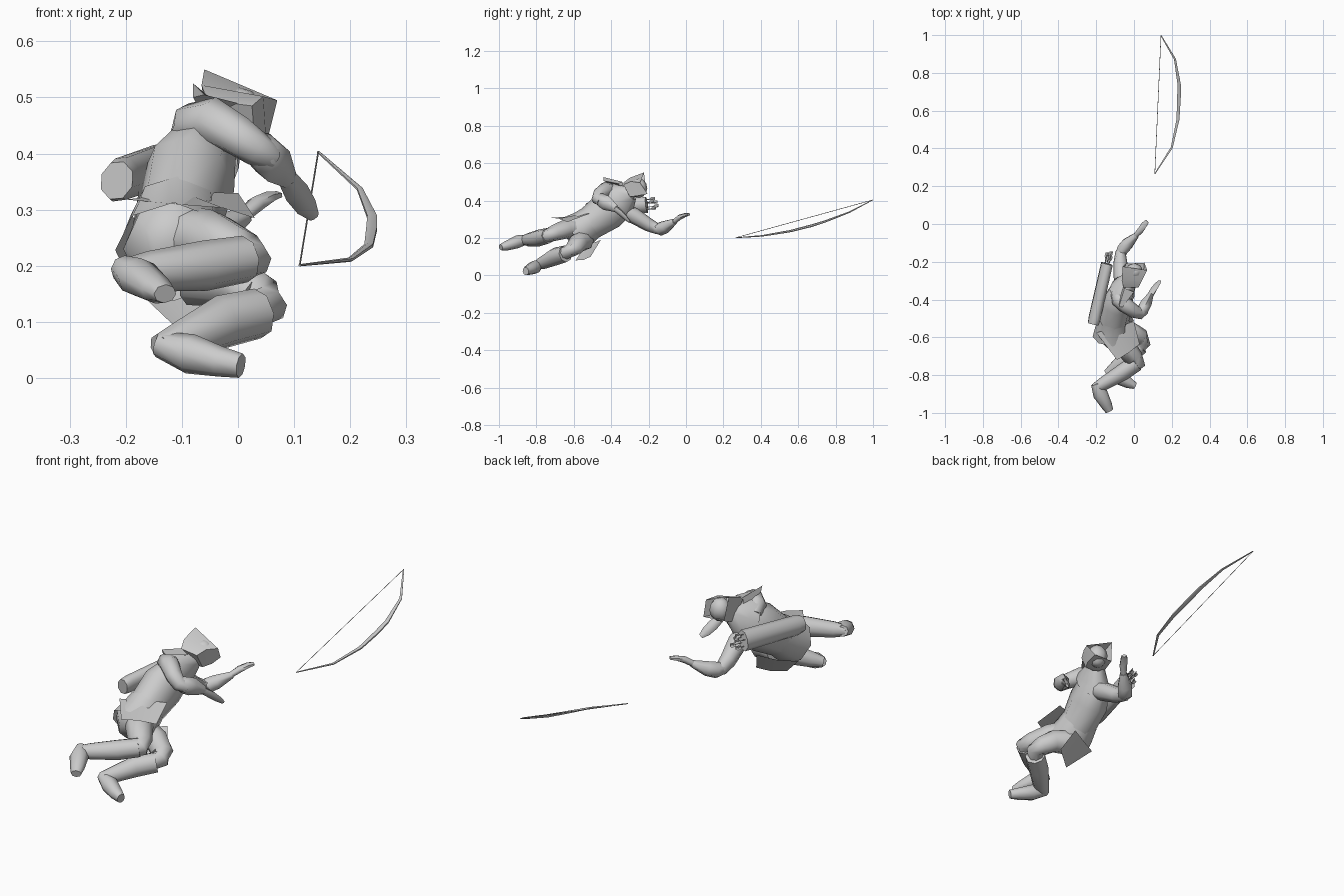
import bpy, bmesh, math
from mathutils import Vector

SIDE = Vector((0, -0.62, 0.78))   # the archer's own right-hand direction


def finish(name, bm, angle=65):
    bmesh.ops.recalc_face_normals(bm, faces=bm.faces)
    me = bpy.data.meshes.new(name)
    bm.to_mesh(me)
    bm.free()
    for p in me.polygons:
        p.use_smooth = True
    me.set_sharp_from_angle(angle=math.radians(angle))
    ob = bpy.data.objects.new(name, me)
    bpy.context.collection.objects.link(ob)
    return ob


def tube(name, secs, hint=SIDE, n=8, caps=True, angle=65):
    """Loft sections (x, y, z, radius along hint, radius across)."""
    bm = bmesh.new()
    hint = Vector(hint)
    c = [Vector(s[:3]) for s in secs]
    rings = []
    for i, s in enumerate(secs):
        t = (c[min(i + 1, len(c) - 1)] - c[max(i - 1, 0)]).normalized()
        u = (hint - t * hint.dot(t)).normalized()
        v = t.cross(u)
        rings.append([bm.verts.new(c[i] + u * s[3] * math.cos(a) + v * s[4] * math.sin(a))
                      for a in (math.tau * k / n for k in range(n))])
    for a, b in zip(rings, rings[1:]):
        for k in range(n):
            j = (k + 1) % n
            bm.faces.new((a[k], a[j], b[j], b[k]))
    if caps:
        bm.faces.new(rings[0])
        bm.faces.new(rings[-1])
    return finish(name, bm, angle)


def loops(name, rings, cap_first=False):
    """Skin between explicit rings of equal length."""
    bm = bmesh.new()
    vs = [[bm.verts.new(p) for p in r] for r in rings]
    for a, b in zip(vs, vs[1:]):
        for k in range(len(a)):
            j = (k + 1) % len(a)
            bm.faces.new((a[k], a[j], b[j], b[k]))
    if cap_first:
        bm.faces.new(vs[0])
    return finish(name, bm, 50)


def panel(name, pts):
    """Cloth flap with a slight fold along its middle."""
    bm = bmesh.new()
    a, b, c, d = (Vector(p) for p in pts)
    out = (a + b + c + d) / 4 - Vector((-.10, -.57, .225))
    m, w = [(p + q) / 2 + out.normalized() * .008 for p, q in ((a, b), (d, c))]
    va, vb, vc, vd, vm, vw = [bm.verts.new(p) for p in (a, b, c, d, m, w)]
    bm.faces.new((va, vm, vw, vd))
    bm.faces.new((vm, vb, vc, vw))
    return finish(name, bm, 35)


# Torso, lying on its side with the chest towards +x
tube("torso", [(-.10, -.625, .21, .055, .06), (-.115, -.585, .235, .09, .09),
               (-.11, -.53, .265, .086, .078), (-.09, -.42, .345, .105, .085),
               (-.06, -.345, .40, .09, .06), (-.03, -.30, .43, .035, .035)])

# Tunic flaps flaring over each hip, slit front and back
panel("right_tunic_flap", [(-.20, -.575, .318), (.0, -.515, .33),
                           (.03, -.635, .285), (-.09, -.72, .308)])
panel("left_tunic_flap", [(-.20, -.53, .175), (-.04, -.455, .19),
                          (.0, -.51, .10), (-.10, -.59, .08)])
tube("tunic_hip", [(-.108, -.50, .29, .088, .082), (-.112, -.545, .255, .094, .092),
                   (-.115, -.60, .225, .10, .104)], caps=False)

# Shoulder cape and hood
tube("shoulder_cape", [(-.02, -.29, .44, .04, .04), (-.05, -.335, .412, .092, .06),
                       (-.065, -.365, .392, .108, .072)], caps=False)
loops("hood", [
    [(-.055, -.335, .495), (.025, -.335, .485), (.03, -.30, .42), (-.04, -.30, .42)],
    [(-.065, -.30, .522), (.045, -.295, .502), (.05, -.26, .425), (-.05, -.26, .42)],
    [(-.06, -.225, .55), (.07, -.245, .495), (.055, -.205, .435), (-.045, -.21, .44)]], True)
loops("cape_point", [
    [(-.08, -.44, .525), (-.08, -.43, .50), (-.06, -.44, .505)],
    [(-.05, -.34, .50), (-.06, -.33, .46), (.00, -.36, .49)]], True)

# Head filling the hood
bm = bmesh.new()
bmesh.ops.create_uvsphere(bm, u_segments=8, v_segments=6, radius=1)
for v in bm.verts:
    v.co = Vector((v.co.x * .047, v.co.y * .045, v.co.z * .052)) + Vector((.002, -.252, .466))
finish("head", bm)

# Drawing arm: sleeve, flared cuff, hand
tube("right_sleeve", [(-.095, -.36, .425, .03, .03), (-.08, -.40, .45, .042, .042),
                      (-.045, -.43, .458, .043, .042), (.0, -.462, .432, .037, .037),
                      (.035, -.475, .407, .031, .03), (.058, -.455, .393, .024, .024)],
     hint=(0, 0, 1))
tube("right_cuff", [(.025, -.47, .414, .028, .024), (.045, -.455, .402, .038, .034),
                    (.062, -.425, .386, .04, .034), (.088, -.375, .357, .02, .017)],
     hint=(0, 0, 1), n=6)
tube("right_hand", [(.085, -.38, .36, .017, .017), (.105, -.345, .33, .023, .013),
                    (.122, -.32, .305, .02, .009), (.136, -.302, .287, .01, .006)],
     hint=(1, 0, .8), n=6)

# Bow arm reaching forward
tube("left_sleeve", [(-.06, -.34, .355, .035, .035), (-.065, -.28, .32, .043, .043),
                     (-.072, -.20, .27, .036, .036), (-.07, -.155, .25, .03, .03),
                     (-.045, -.125, .253, .022, .022)], hint=(0, 0, 1))
tube("left_cuff", [(-.075, -.165, .25, .025, .028), (-.06, -.135, .248, .037, .036),
                   (-.035, -.105, .26, .034, .036), (.012, -.06, .288, .016, .017)],
     hint=(0, 0, 1), n=6)
tube("left_hand", [(.005, -.065, .285, .014, .014), (.033, -.035, .31, .015, .019),
                   (.053, -.005, .322, .011, .018), (.07, .015, .326, .007, .013)],
     hint=(0, 0, 1), n=6)

# Legs: bent forward at the hip, boots pointing back
tube("right_thigh", [(-.11, -.56, .25, .06, .06), (-.05, -.645, .248, .052, .058),
                     (.0, -.71, .225, .043, .05), (.02, -.735, .213, .036, .042),
                     (-.02, -.765, .205, .034, .036)], hint=(0, 0, 1))
tube("right_boot", [(.012, -.735, .212, .042, .045), (-.06, -.785, .20, .045, .045),
                    (-.16, -.845, .19, .036, .036), (-.205, -.868, .188, .024, .026)],
     hint=(0, 0, 1))
tube("right_foot", [(-.205, -.845, .195, .024, .024), (-.178, -.90, .18, .035, .04),
                    (-.145, -.96, .158, .026, .03), (-.13, -.99, .15, .017, .022)],
     hint=(0, 0, 1))
tube("left_thigh", [(-.085, -.55, .185, .055, .06), (-.01, -.575, .175, .052, .052),
                    (.035, -.60, .145, .044, .048), (.05, -.625, .13, .036, .04),
                    (.01, -.665, .112, .036, .036)], hint=(0, 0, 1))
tube("left_boot", [(.035, -.645, .115, .045, .045), (-.03, -.70, .10, .048, .045),
                   (-.10, -.765, .068, .036, .036), (-.14, -.795, .055, .024, .026)],
     hint=(0, 0, 1))
tube("left_foot", [(-.14, -.785, .06, .024, .024), (-.085, -.81, .043, .036, .038),
                   (-.03, -.84, .029, .027, .03), (.005, -.857, .022, .022, .018)],
     hint=(0, 0, 1))

# Quiver on the back, with fletched arrows
BASE, MOUTH = Vector((-.216, -.53, .352)), Vector((-.143, -.21, .377))
tube("quiver", [(*BASE, .036, .03), (*BASE.lerp(MOUTH, .1), .043, .032),
                (*MOUTH, .046, .03)], hint=(.4, 0, 1))
axis = (MOUTH - BASE).normalized()
for i, (dx, dz, d) in enumerate([(0, .028, .04), (-.012, .008, .055), (.012, .012, .035),
                                 (.008, -.012, .06), (-.008, -.024, .045)]):
    p = MOUTH + Vector((dx, 0, dz)) - axis * .03
    q = p + axis * (d + .035)
    tube("arrow_shaft_%d" % (i + 1), [(*p, .002, .002), (*q, .002, .002)], hint=(0, 0, 1), n=4)
    bm = bmesh.new()
    for k in range(3):
        a = math.radians(90 + 120 * k)
        r = Vector((math.cos(a), 0, math.sin(a))) * .011
        bm.faces.new([bm.verts.new(w) for w in
                      (q, q + r, q + r - axis * .02, q - axis * .032)])
    finish("arrow_fletching_%d" % (i + 1), bm)

# Bow flying ahead, with its string
TOP, LOW = (.143, .998, .403), (.11, .265, .201)
tube("bow", [(*TOP, .002, .003), (.217, .872, .337, .004, .006), (.239, .74, .287, .006, .01),
             (.238, .67, .265, .007, .011), (.233, .555, .236, .006, .009),
             (.20, .405, .211, .004, .006), (*LOW, .002, .003)], hint=(0, 0, 1), n=6)
tube("bow_string", [(*TOP, .0015, .0015), (*LOW, .0015, .0015)], hint=(0, 0, 1), n=4)
